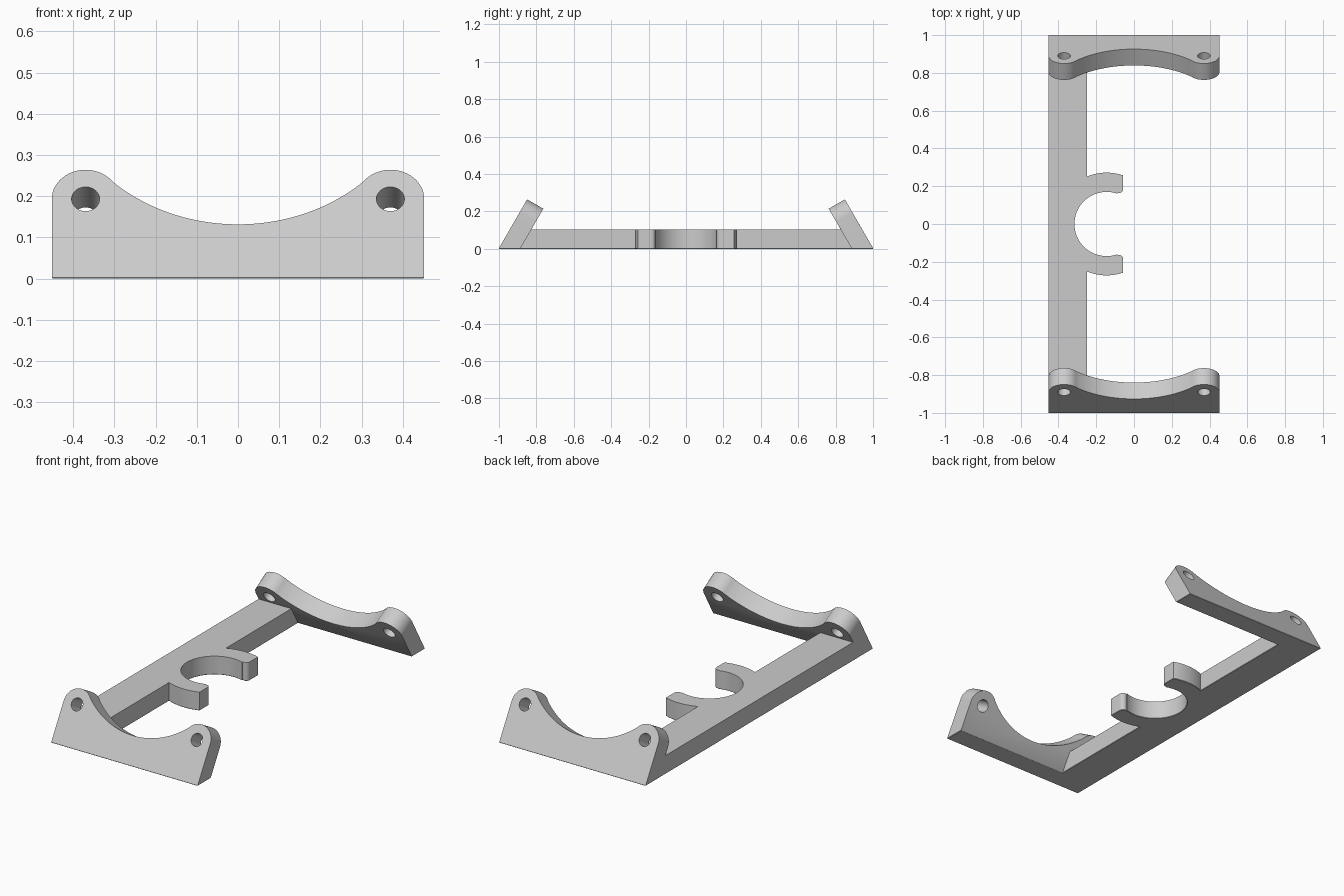
import bpy, bmesh
from math import sin, cos, pi, radians, atan2, hypot, acos, sqrt
from mathutils import Vector

cube = bpy.data.objects.get("Cube")
if cube:
    bpy.data.objects.remove(cube)

grey = bpy.data.materials.new("plain grey")
grey.use_nodes = True
GREY = (0.6, 0.6, 0.6, 1)
grey.diffuse_color = GREY
grey.node_tree.nodes["Principled BSDF"].inputs["Base Color"].default_value = GREY

HALF_W, HALF_L = 0.452, 1.002
LEAN, THICK = radians(30), 0.1
RAIL_H = 0.103


def arc(cx, cy, r, a0, a1, n):
    return [(cx + r * cos(a0 + (a1 - a0) * i / n),
             cy + r * sin(a0 + (a1 - a0) * i / n)) for i in range(n + 1)]


def prism(name, low, high):
    """Solid between two matching outlines."""
    bm = bmesh.new()
    a = [bm.verts.new(p) for p in low]
    b = [bm.verts.new(p) for p in high]
    bm.faces.new(a)
    bm.faces.new(b)
    for i in range(len(a)):
        j = (i + 1) % len(a)
        bm.faces.new((a[i], a[j], b[j], b[i]))
    bmesh.ops.recalc_face_normals(bm, faces=bm.faces)
    mesh = bpy.data.meshes.new(name)
    bm.to_mesh(mesh)
    bm.free()
    mesh.materials.append(grey)
    obj = bpy.data.objects.new(name, mesh)
    bpy.context.collection.objects.link(obj)
    return obj


def combine(target, other, operation):
    mod = target.modifiers.new(operation, 'BOOLEAN')
    mod.operation, mod.object, mod.solver = operation, other, 'EXACT'
    bpy.context.view_layer.update()
    result = target.evaluated_get(bpy.context.evaluated_depsgraph_get())
    mesh = bpy.data.meshes.new_from_object(result)
    target.modifiers.clear()
    target.data = mesh
    bpy.data.objects.remove(other)


# Leaning plate outline: two rounded ears tangent to a hollow arc
EAR_X, EAR_H, EAR_R, HOLE_R = 0.37, 0.223, 0.082, 0.034
HOLLOW_R, HOLLOW_H = 0.447, 0.599
tilt = atan2(HOLLOW_H - EAR_H, EAR_X)
right_ear = arc(EAR_X, EAR_H, EAR_R, 0, pi - tilt, 20)
hollow = arc(0, HOLLOW_H, HOLLOW_R, -tilt, tilt - pi, 48)[1:-1]
left_ear = [(-x, h) for x, h in reversed(right_ear)]
plate_outline = ([(-HALF_W, 0), (HALF_W, 0)] + right_ear + hollow + left_ear)


def lean(x, h, depth, side):
    """Place a plate point; depth runs inward, square to the plate."""
    y = -HALF_L + h * sin(LEAN) + depth * cos(LEAN)
    return Vector((x, y * side, h * cos(LEAN) - depth * sin(LEAN)))


def end_plate(name, side):
    foot = THICK * sin(LEAN) / cos(LEAN)
    outer = [lean(x, h, 0, side) for x, h in plate_outline]
    inner = [lean(x, h if h else foot, THICK, side) for x, h in plate_outline]
    plate = prism(name, outer, inner)
    for ear in (-EAR_X, EAR_X):
        ring = arc(ear, EAR_H, HOLE_R, 0, 2 * pi, 32)[:-1]
        cutter = prism("hole_cutter",
                       [lean(x, h, -0.05, side) for x, h in ring],
                       [lean(x, h, THICK + 0.05, side) for x, h in ring])
        cutter.hide_render = True
        combine(plate, cutter, 'DIFFERENCE')
    return plate


# Side rail with an open clip, one outline mirrored front to back
CLIP_X, IN_R, OUT_R = -0.145, 0.17, 0.272
RAIL_X, TIP_X, END_Y = -0.25, -0.057, 0.9
out_start = acos((RAIL_X - CLIP_X) / OUT_R)
out_end = acos((TIP_X - CLIP_X) / OUT_R)
tip = arc(TIP_X - 0.022, 0.186, 0.022, 0, -radians(110), 8)
in_start = radians(70)
half = ([(-HALF_W, END_Y), (RAIL_X, END_Y)]
        + arc(CLIP_X, 0, OUT_R, out_start, out_end, 14) + tip
        + arc(CLIP_X, 0, IN_R, in_start, pi, 32))
rail_outline = half + [(x, -y) for x, y in reversed(half[:-1])]
frame = prism("clip_frame", [(x, y, 0) for x, y in rail_outline],
              [(x, y, RAIL_H) for x, y in rail_outline])

# Join the plates to the rail
for name, side in (("front_plate", 1), ("back_plate", -1)):
    combine(frame, end_plate(name, side), 'UNION')

# Fine chamfer around the underside
bm = bmesh.new()
bm.from_mesh(frame.data)
bmesh.ops.remove_doubles(bm, verts=bm.verts, dist=0.0002)
bmesh.ops.dissolve_limit(bm, angle_limit=radians(0.5), verts=bm.verts, edges=bm.edges)
rim = [e for e in bm.edges if all(abs(v.co.z) < 1e-4 for v in e.verts)
       and any(f.normal.z > -0.99 for f in e.link_faces)]
bmesh.ops.bevel(bm, geom=rim, offset=0.005, offset_type='OFFSET', segments=1,
                profile=0.5, affect='EDGES', clamp_overlap=True)
bm.to_mesh(frame.data)
bm.free()

bpy.ops.object.select_all(action='DESELECT')
frame.select_set(True)
bpy.context.view_layer.objects.active = frame
bpy.ops.object.shade_smooth_by_angle(angle=radians(30))
